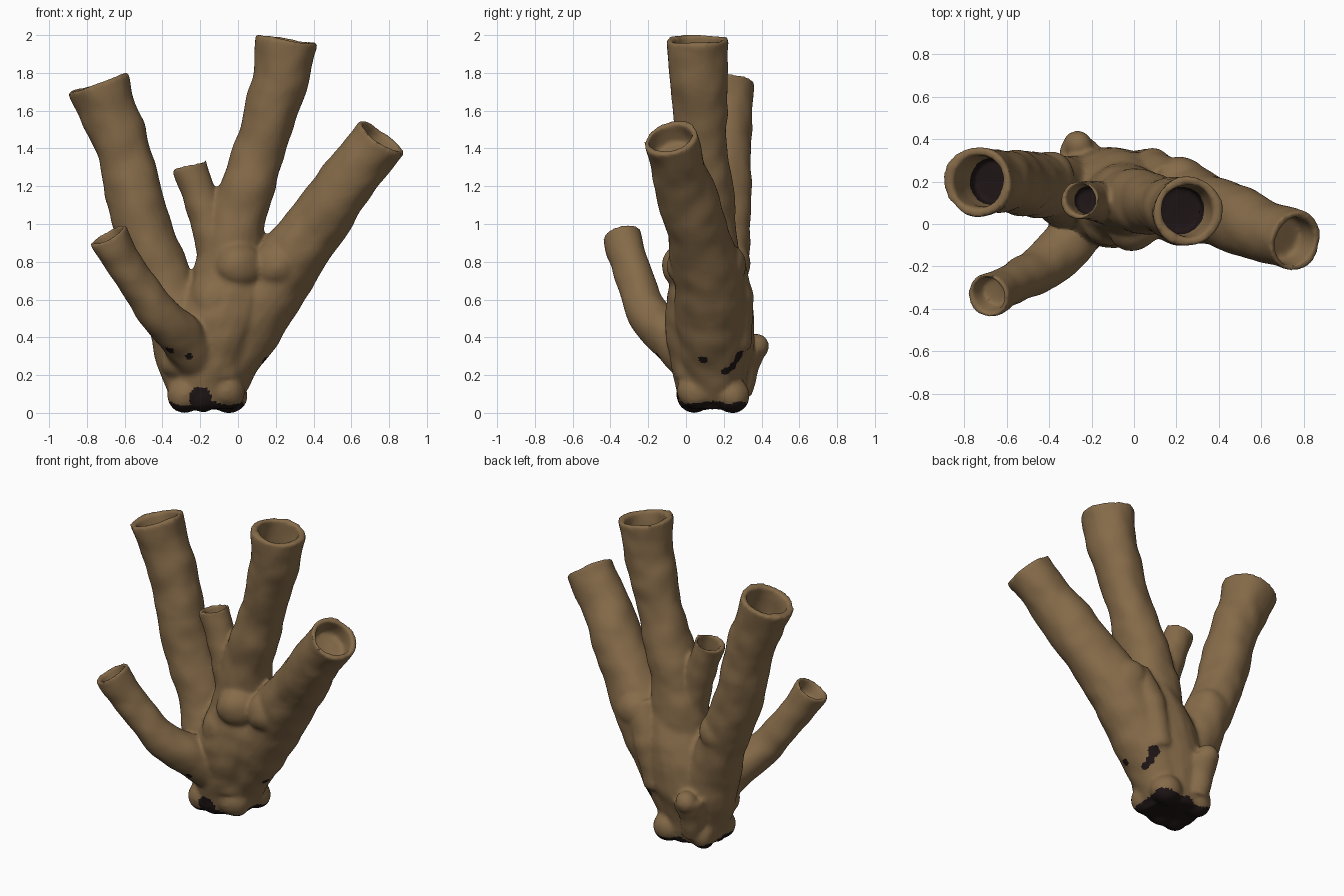
import bpy, bmesh, math
from mathutils import Vector, noise
from mathutils.bvhtree import BVHTree

cube = bpy.data.objects.get("Cube")
if cube:
    bpy.data.objects.remove(cube, do_unlink=True)


def make_material(name, color):
    m = bpy.data.materials.new(name)
    m.use_nodes = True
    m.diffuse_color = color
    m.node_tree.nodes["Principled BSDF"].inputs["Base Color"].default_value = color
    return m


brown = make_material("sponge brown", (0.235, 0.145, 0.066, 1))
dark = make_material("dark hollow", (0.014, 0.008, 0.008, 1))


def spline(points, steps=8):
    """Catmull-Rom samples of (x, y, z, radius) points."""
    p = [Vector(q) for q in points]
    p = [2 * p[0] - p[1]] + p + [2 * p[-1] - p[-2]]
    out = []
    for a, b, c, d in zip(p, p[1:], p[2:], p[3:]):
        for i in range(steps):
            t = i / steps
            out.append(0.5 * (2 * b + (c - a) * t + (2 * a - 5 * b + 4 * c - d) * t * t
                              + (3 * b - a - 3 * c + d) * t ** 3))
    out.append(p[-2])
    return out


def add_tube(bm, points, depth=0.0, sides=24):
    """Swept tube, closed below, with an optional cavity in its upper end."""
    s = spline(points)
    rings = []
    for i, q in enumerate(s):
        tangent = s[min(i + 1, len(s) - 1)].xyz - s[max(i - 1, 0)].xyz
        rings.append((q.xyz, tangent.normalized(), q.w))
    floor = None
    if depth:
        end = rings[-1][0]
        inner = [(c, t, r * 0.74) for c, t, r in reversed(rings) if (c - end).length < depth]
        floor = (inner[-1][0], inner[-1][2] * 1.12)
        rings += inner
    loops = []
    for c, t, r in rings:
        rot = Vector((0, 0, 1)).rotation_difference(t)
        loops.append([bm.verts.new(c + rot @ Vector((r * math.cos(a), r * math.sin(a), 0)))
                      for a in (2 * math.pi * k / sides for k in range(sides))])
    for lo, hi in zip(loops, loops[1:]):
        for k in range(sides):
            n = (k + 1) % sides
            bm.faces.new((lo[k], lo[n], hi[n], hi[k]))
    bm.faces.new(loops[0][::-1])
    bm.faces.new(loops[-1])
    return floor


def add_knob(bm, x, y, z, r):
    new = bmesh.ops.create_icosphere(bm, subdivisions=3, radius=r)["verts"]
    bmesh.ops.translate(bm, verts=new, vec=(x, y, z))


bm = bmesh.new()

# Open branches: path with radii, then cavity depth
branches = [
    ([(-.2, .15, .05, .15), (-.26, .14, .35, .18), (-.38, .17, .68, .152), (-.515, .19, 1.02, .15),
      (-.61, .2, 1.4, .147), (-.685, .2, 1.6, .152), (-.738, .2, 1.752, .168)], 0.27),
    ([(-.12, .12, .2, .18), (-.06, .12, .7, .185), (-.01, .11, 1, .152), (.055, .1, 1.2, .15),
      (.115, .09, 1.4, .136), (.175, .08, 1.6, .145), (.225, .065, 1.8, .153),
      (.255, .06, 1.985, .166)], 0.26),
    ([(-.13, .14, .12, .15), (.03, .14, .45, .19), (.2, .12, .71, .185), (.38, .06, .96, .164),
      (.56, -.015, 1.2, .153), (.67, -.05, 1.34, .145), (.763, -.083, 1.465, .15)], 0.12),
    ([(-.2, .06, .28, .13), (-.3, -.08, .4, .125), (-.43, -.2, .54, .107), (-.55, -.27, .71, .102),
      (-.63, -.31, .84, .098), (-.69, -.338, .95, .11)], 0.1),
    ([(-.06, .1, .65, .12), (-.13, .1, .9, .1), (-.2, .11, 1.14, .09),
      (-.256, .115, 1.318, .094)], 0.17),
]
spots = []
for path, depth in branches:
    floor = add_tube(bm, path, depth)
    if depth > 0.15:
        spots.append(floor)

# Trunk and ridges down its back
add_tube(bm, [(-.18, .13, .03, .16), (-.17, .13, .2, .195), (-.12, .13, .4, .232),
              (-.05, .12, .62, .225), (0, .11, .88, .15)])
add_tube(bm, [(-.25, .28, .1, .07), (-.26, .3, .25, .08), (-.25, .32, .36, .1)])
add_tube(bm, [(.02, .25, .35, .09), (.1, .25, .65, .1), (.16, .2, .85, .08)])

# Root knobs and low bumps
for knob in [(-.26, .37, .36, .065), (-.29, .24, .1, .09), (-.28, .04, .1, .09),
             (-.05, .24, .1, .095), (-.06, .05, .12, .1), (-.18, .03, .09, .08),
             (0, 0, .78, .13), (.2, .03, .78, .13), (.22, .19, .78, .13), (-.32, .04, .28, .09),
             (.02, .08, 1.28, .08), (-.4, .22, .8, .12), (-.08, .22, .55, .14),
             (-.12, .02, .6, .13)]:
    add_knob(bm, *knob)

bmesh.ops.recalc_face_normals(bm, faces=bm.faces)
mesh = bpy.data.meshes.new("tube_sponge")
bm.to_mesh(mesh)
bm.free()
sponge = bpy.data.objects.new("tube_sponge", mesh)
bpy.context.collection.objects.link(sponge)

# Fuse everything into one soft skin
fuse = sponge.modifiers.new("fuse", "REMESH")
fuse.mode = "VOXEL"
fuse.voxel_size = 0.012
soften = sponge.modifiers.new("soften", "SMOOTH")
soften.factor = 0.5
soften.iterations = 10
graph = bpy.context.evaluated_depsgraph_get()
skin = bpy.data.meshes.new_from_object(sponge.evaluated_get(graph))
sponge.modifiers.clear()
sponge.data = skin

# Lumpy surface, set down on the ground
normals = [v.normal.copy() for v in skin.vertices]
for v, n in zip(skin.vertices, normals):
    v.co += n * (0.014 * noise.noise(v.co * 5) + 0.006 * noise.noise(v.co * 10))
low = min(v.co.z for v in skin.vertices)
for v in skin.vertices:
    v.co.z -= low

# Pits on the front and left side of the trunk
tree = BVHTree.FromPolygons([v.co for v in skin.vertices], [p.vertices for p in skin.polygons])
front, side = Vector((0, 1, 0)), Vector((-1, 0, 0))
for start, way, r in [((-.2, -2, .08), front, .06), ((-.26, -2, .3), front, .02),
                      ((-.36, -2, .33), front, .025), ((2, .09, .28), side, .024),
                      ((2, .28, .3), side, .036), ((2, .25, .25), side, .028),
                      ((2, .21, .22), side, .024)]:
    hit = tree.ray_cast(Vector(start), way)[0]
    if hit:
        spots.append((hit, r))

# Dark underside, pits and cavity floors
skin.materials.clear()
skin.materials.append(brown)
skin.materials.append(dark)
for f in skin.polygons:
    c = f.center
    under = c.z < 0.05 + 0.03 * noise.noise(c * 9)
    f.material_index = int(under or any((c - s).length < r for s, r in spots))
    f.use_smooth = True
